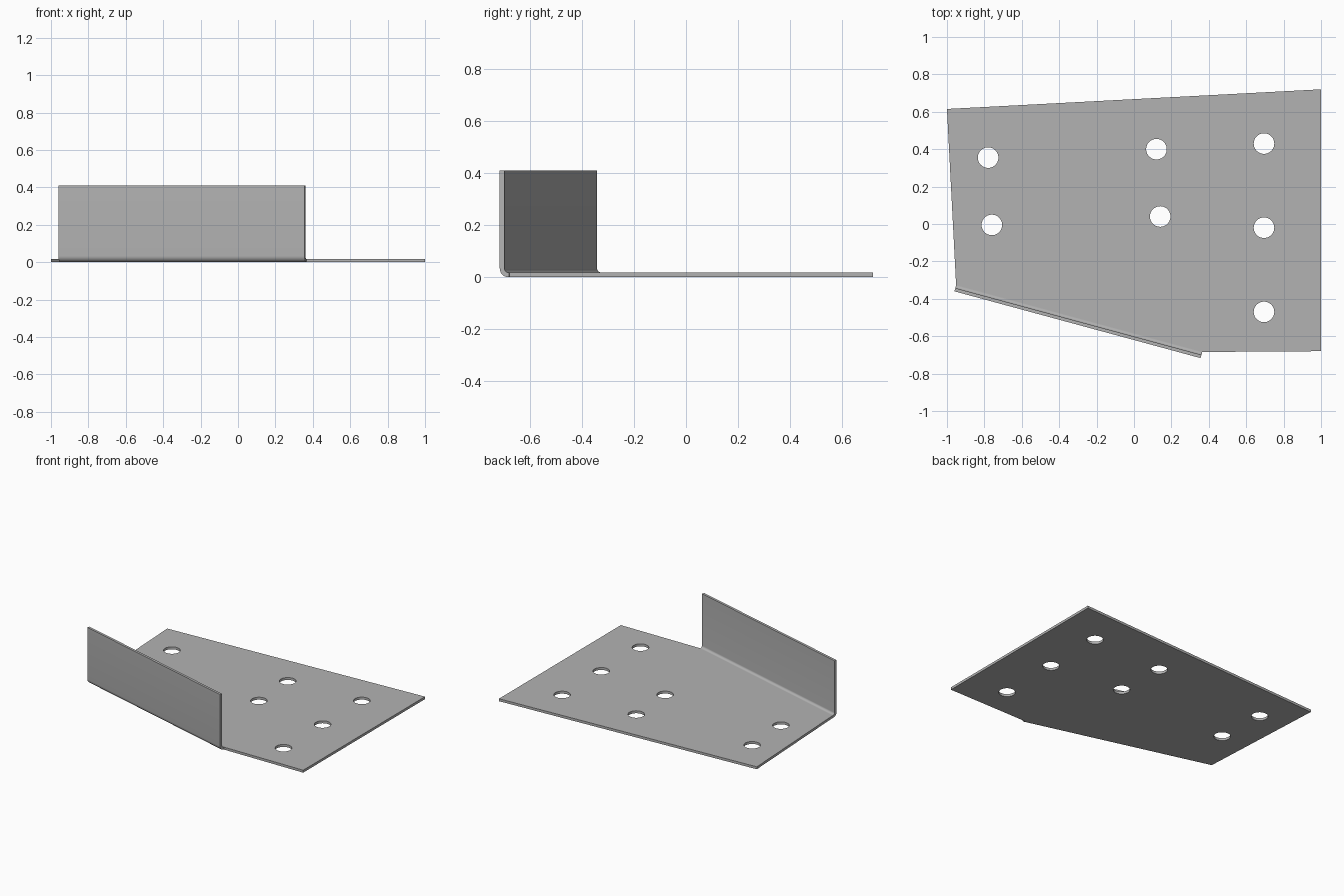
import bpy, bmesh, math
from mathutils import Vector

if "Cube" in bpy.data.objects:
    bpy.data.objects.remove(bpy.data.objects["Cube"])

THICK = 0.018
BEND = 0.034          # outer bend radius
HEIGHT = 0.41
HOLE_RADIUS = 0.055

steel = bpy.data.materials.new("grey steel")
steel.use_nodes = True
grey = (0.45, 0.45, 0.45, 1)
steel.diffuse_color = grey
steel.node_tree.nodes["Principled BSDF"].inputs["Base Color"].default_value = grey


def finish(bm, name):
    bmesh.ops.recalc_face_normals(bm, faces=bm.faces)
    mesh = bpy.data.meshes.new(name)
    bm.to_mesh(mesh)
    bm.free()
    mesh.materials.append(steel)
    obj = bpy.data.objects.new(name, mesh)
    bpy.context.collection.objects.link(obj)
    bpy.ops.object.select_all(action="DESELECT")
    obj.select_set(True)
    bpy.context.view_layer.objects.active = obj
    bpy.ops.object.shade_smooth_by_angle(angle=math.radians(30))
    return obj


def add_loop(bm, points):
    verts = [bm.verts.new(p) for p in points]
    return [bm.edges.new((v, verts[i - 1])) for i, v in enumerate(verts)]


def extrude(bm, faces, offset):
    new = bmesh.ops.extrude_face_region(bm, geom=faces, use_keep_orig=True)["geom"]
    verts = [v for v in new if isinstance(v, bmesh.types.BMVert)]
    bmesh.ops.translate(bm, verts=verts, vec=offset)


# Outer foot line of the flange, and the direction back into the plate
start = Vector((-0.96, -0.36, 0))
end = Vector((0.356, -0.717, 0))
along = (end - start).normalized()
inward = Vector((-along.y, along.x, 0))

# Flat plate with drilled holes
bm = bmesh.new()
outline = [(-1, 0.615, 0), start + inward * BEND, end + inward * BEND,
           (1, -0.68, 0), (1, 0.72, 0)]
edges = add_loop(bm, outline)
holes = [(-0.78, 0.355), (-0.76, -0.005), (0.12, 0.40), (0.14, 0.04),
         (0.695, 0.43), (0.695, -0.02), (0.695, -0.47)]
for x, y in holes:
    ring = [math.tau * i / 40 for i in range(40)]
    edges += add_loop(bm, [(x + HOLE_RADIUS * math.cos(a),
                            y + HOLE_RADIUS * math.sin(a), 0) for a in ring])
bmesh.ops.triangle_fill(bm, edges=edges, use_beauty=True, normal=(0, 0, 1))
extrude(bm, bm.faces[:], Vector((0, 0, THICK)))
finish(bm, "base_plate")

# Upright flange with its rounded bend
bm = bmesh.new()
angles = [math.pi / 2 * i / 8 for i in range(9)]


def bend(radius):
    return [(BEND - radius * math.sin(a), BEND - radius * math.cos(a)) for a in angles]


profile = bend(BEND) + [(0, HEIGHT), (THICK, HEIGHT)] + bend(BEND - THICK)[::-1]
face = bm.faces.new([bm.verts.new(start + inward * d + Vector((0, 0, z)))
                     for d, z in profile])
extrude(bm, [face], end - start)
finish(bm, "bent_flange")
